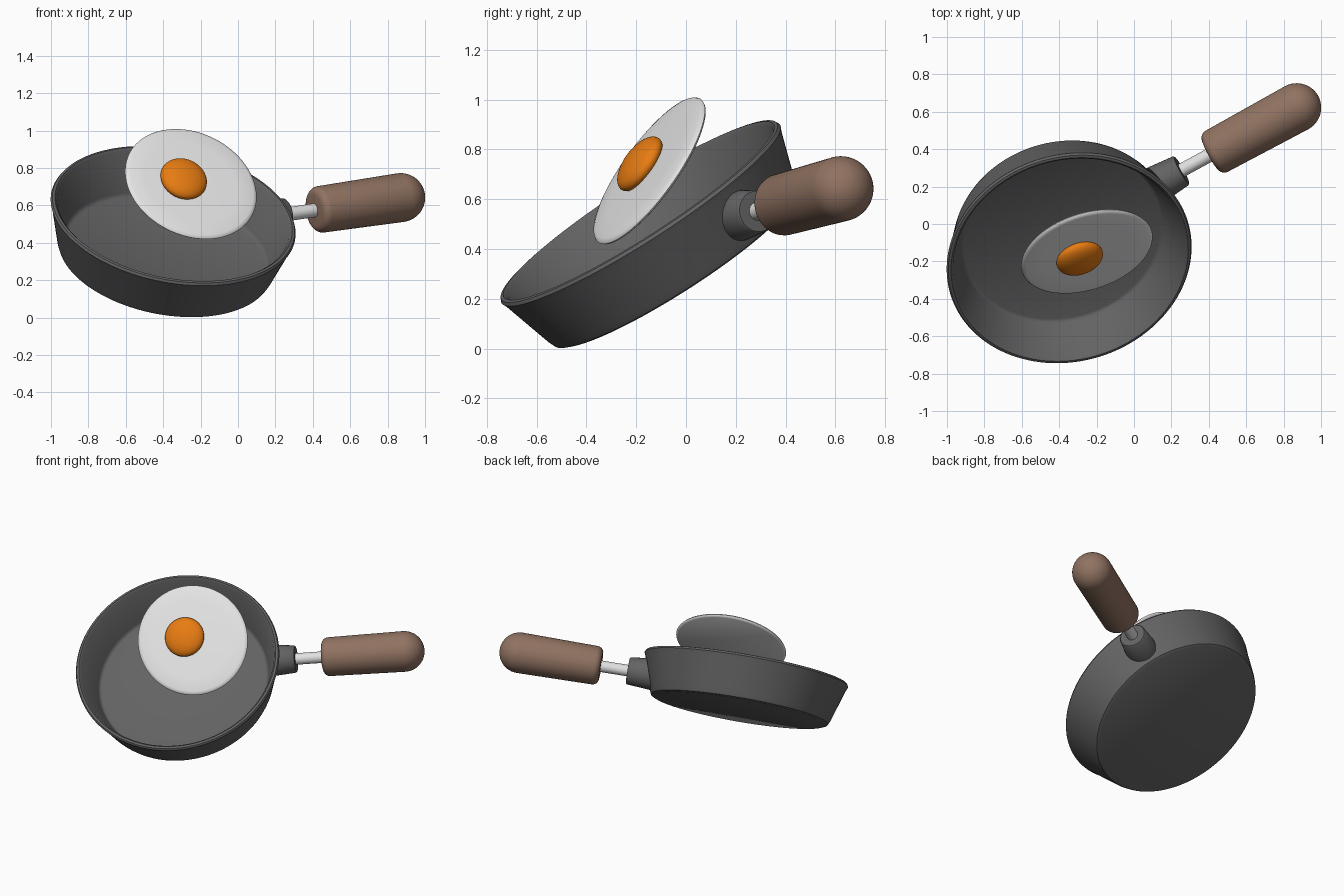
import bpy, bmesh, math
from mathutils import Vector, Matrix

if "Cube" in bpy.data.objects:
    bpy.data.objects.remove(bpy.data.objects["Cube"])


def material(name, rgb):
    m = bpy.data.materials.new(name)
    m.diffuse_color = (*rgb, 1)
    m.use_nodes = True
    m.node_tree.nodes["Principled BSDF"].inputs["Base Color"].default_value = m.diffuse_color
    return m


IRON = material("dark_grey_iron", (0.125, 0.125, 0.125))
WOOD = material("brown_wood", (0.28, 0.17, 0.12))
STEEL = material("light_steel", (0.75, 0.75, 0.75))
WHITE = material("egg_white", (0.78, 0.78, 0.78))
YOLK = material("yolk_orange", (0.8, 0.2, 0.006))


def lathe(name, profile, origin, axis, mat, segs=72, outline=lambda a: 1, shear=None):
    """Revolve (radius, height) points round an axis; end points with radius 0 close it."""
    n = Vector(axis).normalized()
    u = (Vector((1, 0, 0)) - n * n.x).normalized()
    v = n.cross(u)
    o = Vector(origin)
    bm = bmesh.new()
    rings = []
    for i, (r, h) in enumerate(profile):
        if r == 0:
            rings.append([bm.verts.new(o + n * h)] * segs)
            continue
        ring = []
        for k in range(segs):
            a = 2 * math.pi * k / segs
            off = (u * math.cos(a) + v * math.sin(a)) * r * outline(a)
            extra = shear(off) if shear and i <= 1 else 0
            ring.append(bm.verts.new(o + off + n * (h + extra)))
        rings.append(ring)
    for a, b in zip(rings, rings[1:]):
        for k in range(segs):
            j = (k + 1) % segs
            quad = list(dict.fromkeys((a[k], a[j], b[j], b[k])))
            bm.faces.new(quad)
    bmesh.ops.recalc_face_normals(bm, faces=bm.faces)
    me = bpy.data.meshes.new(name)
    bm.to_mesh(me)
    bm.free()
    me.materials.append(mat)
    ob = bpy.data.objects.new(name, me)
    bpy.context.collection.objects.link(ob)
    bpy.ops.object.select_all(action='DESELECT')
    ob.select_set(True)
    bpy.context.view_layer.objects.active = ob
    bpy.ops.object.shade_smooth_by_angle(angle=math.radians(40))
    return ob


# Pan: flared shallow bowl with rounded rim, tilted forward
pan_n = Vector((0.165, -0.532, 0.83)).normalized()
lathe("pan", [(0, 0), (0.56, 0), (0.578, 0.008), (0.59, 0.035), (0.655, 0.248),
              (0.664, 0.268), (0.657, 0.281), (0.643, 0.284), (0.63, 0.272),
              (0.556, 0.05), (0.548, 0.036), (0.535, 0.03), (0, 0.03)],
      (-0.391, -0.0386, 0.318), pan_n, IRON, 128)

# Handle parts share one axis; heights are measured from a point on the rod
hand_d = Vector((0.871, 0.474, 0.128)).normalized()
hand_o = Vector((0.341, 0.334, 0.564))

# Socket: its hidden inner end follows the slope of the pan wall
lathe("handle_socket", [(0, -0.238), (0.1, -0.238), (0.088, -0.106), (0.082, -0.099), (0, -0.099)],
      hand_o, hand_d, IRON, 48, shear=lambda off: 0.336 * off.dot(pan_n))
lathe("handle_rod", [(0, -0.15), (0.037, -0.15), (0.037, 0.12), (0, 0.12)],
      hand_o, hand_d, STEEL, 32)

# Grip: rounded start, hemispherical end
R, start, end = 0.131, 0.077, 0.607
grip = [(0, start)]
for i in range(6):
    a = math.pi / 2 * i / 5
    grip.append((0.085 + 0.04 * math.sin(a), start + 0.04 * (1 - math.cos(a))))
for i in range(12):
    a = math.pi / 2 * i / 12
    grip.append((R * math.cos(a), end + R * math.sin(a)))
grip.append((0, end + R))
lathe("handle_grip", grip, hand_o, hand_d, WOOD, 64)

# Fried egg: slightly lopsided thin white, flattened yolk
egg_n = Vector((0.28, -0.775, 0.566)).normalized()
egg_o = Vector((-0.2475, -0.1475, 0.71))


def blob(a):
    return (0.36 + 0.008 * math.cos(2 * (a - math.radians(160)))
            + 0.006 * math.cos(a - math.radians(140)))


lathe("egg_white", [(0, -0.012), (0.96, -0.012), (0.99, -0.007), (1, 0), (0.985, 0.008),
                    (0.94, 0.013), (0.7, 0.017), (0, 0.018)],
      egg_o, egg_n, WHITE, 96, outline=blob)

yolk = [(0, -0.024)]
for i in range(17):
    a = math.radians(-25 + 115 * i / 17)
    yolk.append((0.128 * math.cos(a), 0.055 * math.sin(a)))
yolk[0] = (0, yolk[1][1])
yolk.append((0, 0.055))
lathe("egg_yolk", yolk, egg_o + Vector((-0.0425, -0.0375, 0.032)), egg_n, YOLK, 64)
